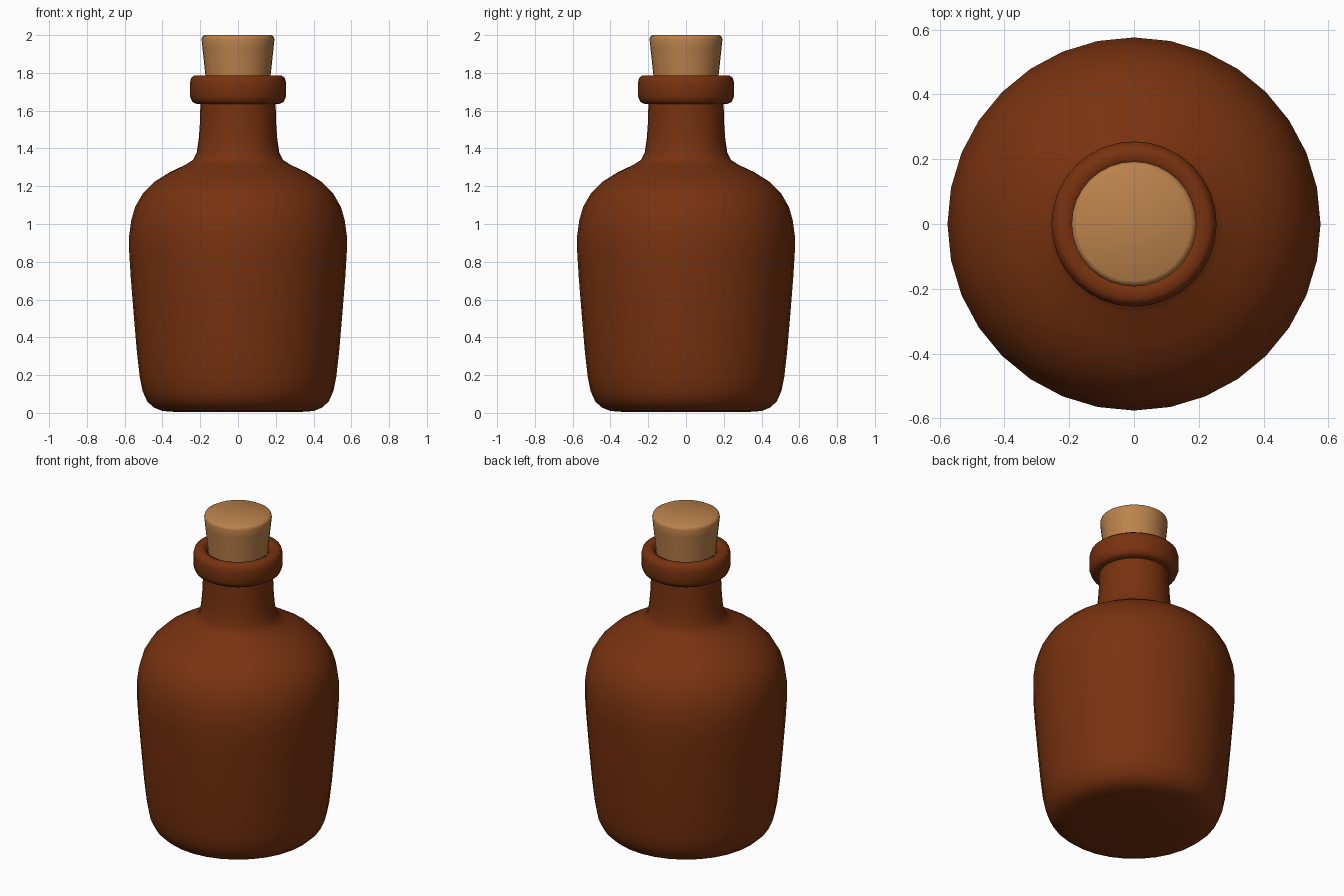
import bpy, math

if "Cube" in bpy.data.objects:
    bpy.data.objects.remove(bpy.data.objects["Cube"])


def material(name, color):
    m = bpy.data.materials.new(name)
    m.diffuse_color = (*color, 1)
    m.use_nodes = True
    m.node_tree.nodes["Principled BSDF"].inputs["Base Color"].default_value = m.diffuse_color
    return m


def lathe(name, profile, mat, segments=32, angle=60):
    """Revolve an (r, z) profile around z; r = 0 ends become poles."""
    verts, rings, faces = [], [], []
    for r, z in profile:
        start = len(verts)
        if r == 0:
            verts.append((0, 0, z))
            rings.append([start] * segments)
        else:
            for i in range(segments):
                a = 2 * math.pi * i / segments
                verts.append((r * math.cos(a), r * math.sin(a), z))
            rings.append(list(range(start, start + segments)))
    for low, high in zip(rings, rings[1:]):
        for i in range(segments):
            j = (i + 1) % segments
            quad = (low[i], low[j], high[j], high[i])
            faces.append(tuple(dict.fromkeys(quad)))
    mesh = bpy.data.meshes.new(name)
    mesh.from_pydata(verts, [], faces)
    mesh.materials.append(mat)
    obj = bpy.data.objects.new(name, mesh)
    bpy.context.collection.objects.link(obj)
    bpy.ops.object.select_all(action='DESELECT')
    obj.select_set(True)
    bpy.context.view_layer.objects.active = obj
    bpy.ops.object.shade_smooth_by_angle(angle=math.radians(angle))
    return obj


brown = material("brown_glass", (0.188, 0.032, 0.0048))
cork = material("cork_tan", (0.50, 0.225, 0.072))

# Bottle: base, body, shoulder, neck, rolled lip and the inside of the mouth
lathe("bottle", [
    (0, 0.005), (0.33, 0.005), (0.40, 0.01), (0.445, 0.028), (0.48, 0.06),
    (0.505, 0.115), (0.52, 0.19), (0.535, 0.32), (0.553, 0.53),
    (0.568, 0.72), (0.576, 0.85), (0.576, 0.94), (0.565, 1.02),
    (0.545, 1.09), (0.505, 1.16), (0.44, 1.225), (0.36, 1.275),
    (0.275, 1.315), (0.237, 1.34), (0.218, 1.38), (0.208, 1.45),
    (0.202, 1.53), (0.199, 1.635),
    (0.225, 1.637), (0.243, 1.648), (0.254, 1.675), (0.255, 1.745),
    (0.248, 1.773), (0.232, 1.786), (0.205, 1.787), (0.182, 1.775),
    (0.172, 1.745), (0.168, 1.60), (0.165, 1.50), (0, 1.50),
], brown)

# Tapered cork stopper with a small rounded top edge
lathe("cork_stopper", [
    (0, 1.56), (0.155, 1.56), (0.172, 1.78), (0.188, 1.93), (0.193, 1.978),
    (0.189, 1.992), (0.176, 2.0), (0, 2.0),
], cork)
